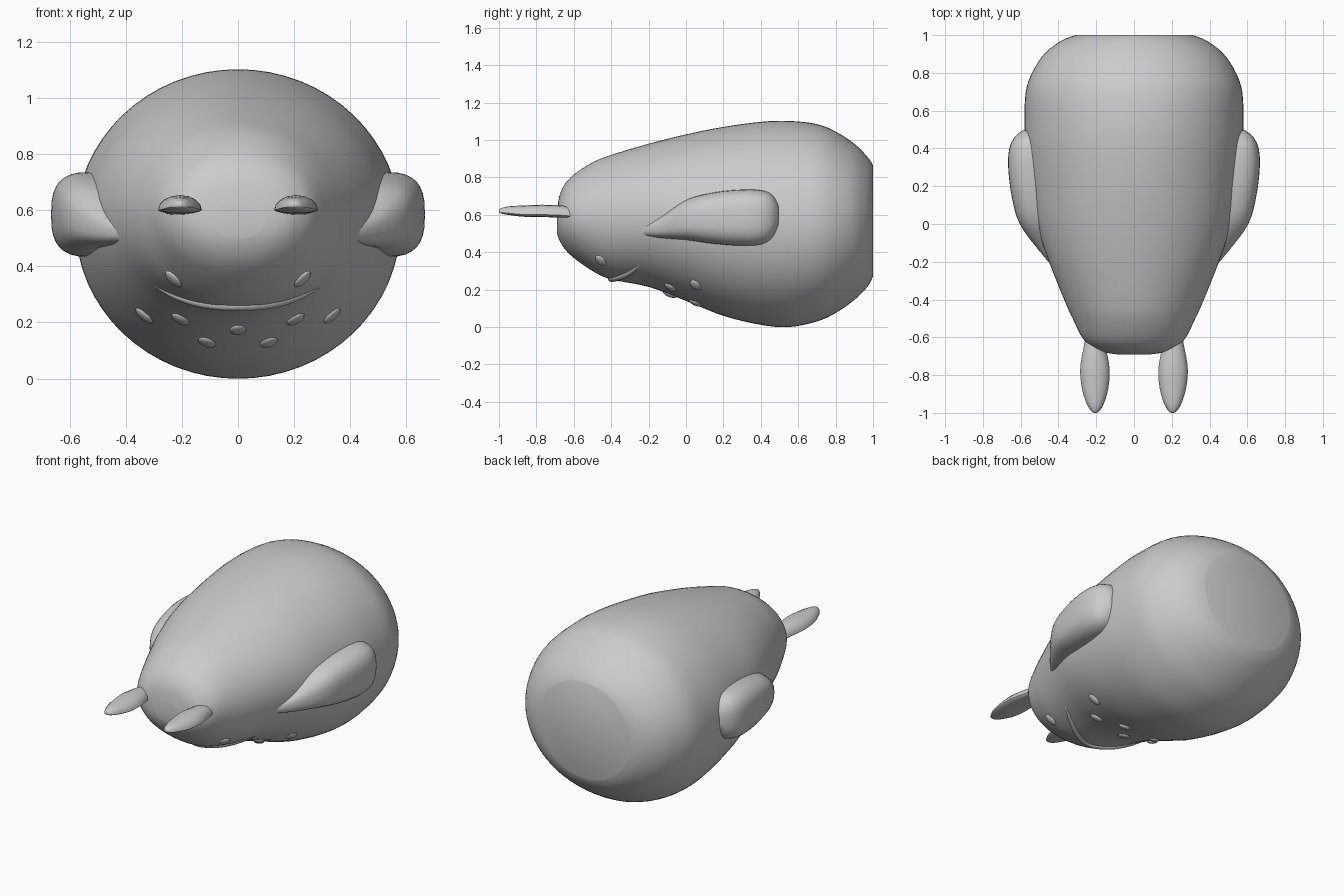
import bpy, bmesh
from math import cos, sin, pi, copysign
from mathutils import Vector
from mathutils.bvhtree import BVHTree

if "Cube" in bpy.data.objects:
    bpy.data.objects.remove(bpy.data.objects["Cube"])


def catmull(a, b, c, d, t):
    return tuple(0.5 * (2*q + (r-p)*t + (2*p-5*q+4*r-s)*t*t + (3*q-p-3*r+s)*t**3)
                 for p, q, r, s in zip(a, b, c, d))


def loft(name, rows, sides=48, steps=4, power=2.0, flat=1.0, angle=0.7):
    """Loft rounded rings along y; each row is (y, cx, half width, low z, high z)."""
    rings = []
    for i in range(len(rows) - 1):
        n = rows[max(i-1, 0)], rows[i], rows[i+1], rows[min(i+2, len(rows)-1)]
        rings += [catmull(*n, k / steps) for k in range(steps)]
    rings.append(rows[-1])
    bm = bmesh.new()
    loops = []
    e = 2 / power
    for y, cx, rx, lo, hi in rings:
        cz, rz = lo + (hi - lo) * flat / (1 + flat), (hi - lo) / (1 + flat)
        loop = []
        for k in range(sides):
            c, s = cos(2*pi*k/sides), sin(2*pi*k/sides)
            z = copysign(abs(s)**e, s) * rz
            loop.append(bm.verts.new((cx + copysign(abs(c)**e, c) * rx, y,
                                      cz + (z if z > 0 else z * flat))))
        loops.append(loop)
    for a, b in zip(loops, loops[1:]):
        for k in range(sides):
            j = (k + 1) % sides
            bm.faces.new((a[k], a[j], b[j], b[k]))
    bm.faces.new(loops[0])
    bm.faces.new(loops[-1])
    bmesh.ops.recalc_face_normals(bm, faces=bm.faces[:])
    me = bpy.data.meshes.new(name)
    bm.to_mesh(me)
    bm.free()
    ob = bpy.data.objects.new(name, me)
    bpy.context.collection.objects.link(ob)
    smooth(ob, angle)
    return ob


def smooth(ob, angle=0.7):
    bpy.ops.object.select_all(action='DESELECT')
    ob.select_set(True)
    bpy.context.view_layer.objects.active = ob
    bpy.ops.object.shade_smooth_by_angle(angle=angle)


def mirror(ob):
    ob.modifiers.new("mirror", 'MIRROR').use_axis[0] = True


# Egg-shaped body with a flat back
profile = [(-.69, .09, .50, .62), (-.677, .17, .465, .70), (-.65, .225, .42, .76),
           (-.60, .275, .37, .815), (-.50, .325, .30, .88), (-.40, .37, .255, .92),
           (-.20, .45, .215, .98), (0, .515, .14, 1.03), (.20, .55, .06, 1.07),
           (.40, .575, .012, 1.097), (.55, .58, 0, 1.102), (.70, .573, .03, 1.085),
           (.80, .54, .075, 1.045), (.90, .475, .145, .98), (.97, .385, .215, .91),
           (1.0, .31, .27, .865)]
body = loft("body", [(y, 0, w, lo, hi) for y, w, lo, hi in profile], 64)
tree = BVHTree.FromPolygons([v.co for v in body.data.vertices],
                            [p.vertices[:] for p in body.data.polygons])


def on_body(x, z):
    """Surface point and normal seen from the front."""
    hit, normal, _, _ = tree.ray_cast(Vector((x, -3, z)), Vector((0, 1, 0)))
    return hit, normal


# Raised pads on both flanks
pad = loft("side_pad", [(y, outer - r, r, lo, hi) for y, outer, r, lo, hi in [
    (-.26, .40, .05, .49, .54), (-.15, .495, .10, .475, .585), (0, .605, .14, .465, .68),
    (.15, .648, .14, .445, .72), (.30, .666, .14, .434, .735), (.40, .660, .14, .44, .732),
    (.46, .632, .12, .47, .71), (.495, .59, .08, .53, .66)]], 32, 4, 2.8)
mirror(pad)

# Flattened blades that point forward
blade = loft("front_blade", [
    (-.60, .21, .045, .58, .64), (-.67, .208, .062, .585, .65), (-.77, .207, .078, .588, .654),
    (-.87, .206, .07, .59, .65), (-.95, .205, .046, .60, .645), (-.99, .205, .022, .607, .635),
    (-1.0, .205, .006, .615, .625)], 16, 3, 2.0, 0.25)
mirror(blade)

# Curved lip that follows the underside of the face
curve = bpy.data.curves.new("mouth_lip", 'CURVE')
curve.dimensions = '3D'
curve.bevel_depth = .02
curve.bevel_resolution = 3
spline = curve.splines.new('POLY')
count = 33
spline.points.add(count - 1)
for i, p in enumerate(spline.points):
    t = 2 * i / (count - 1) - 1
    hit, normal = on_body(.33 * t, .255 + .095 * abs(t) ** 2.4)
    p.co = (*(hit - normal * .006), 1)
    p.radius = max(.15, 1 - abs(t) ** 4)
lip = bpy.data.objects.new("mouth_lip", curve)
bpy.context.collection.objects.link(lip)

# Small scales on the chin and at the mouth corners
spots = [(0, .175), (.11, .13), (.205, .212), (.335, .225), (.23, .355)]
for x, z in spots:
    for side in ((1, -1) if x else (1,)):
        hit, normal = on_body(side * x, z)
        bpy.ops.mesh.primitive_uv_sphere_add(segments=12, ring_count=8, radius=1, location=hit)
        scale = bpy.context.object
        scale.name = "chin_scale"
        scale.scale = (.03, .04, .014)
        scale.rotation_mode = 'QUATERNION'
        scale.rotation_quaternion = normal.to_track_quat('Z', 'Y')
        smooth(scale)
